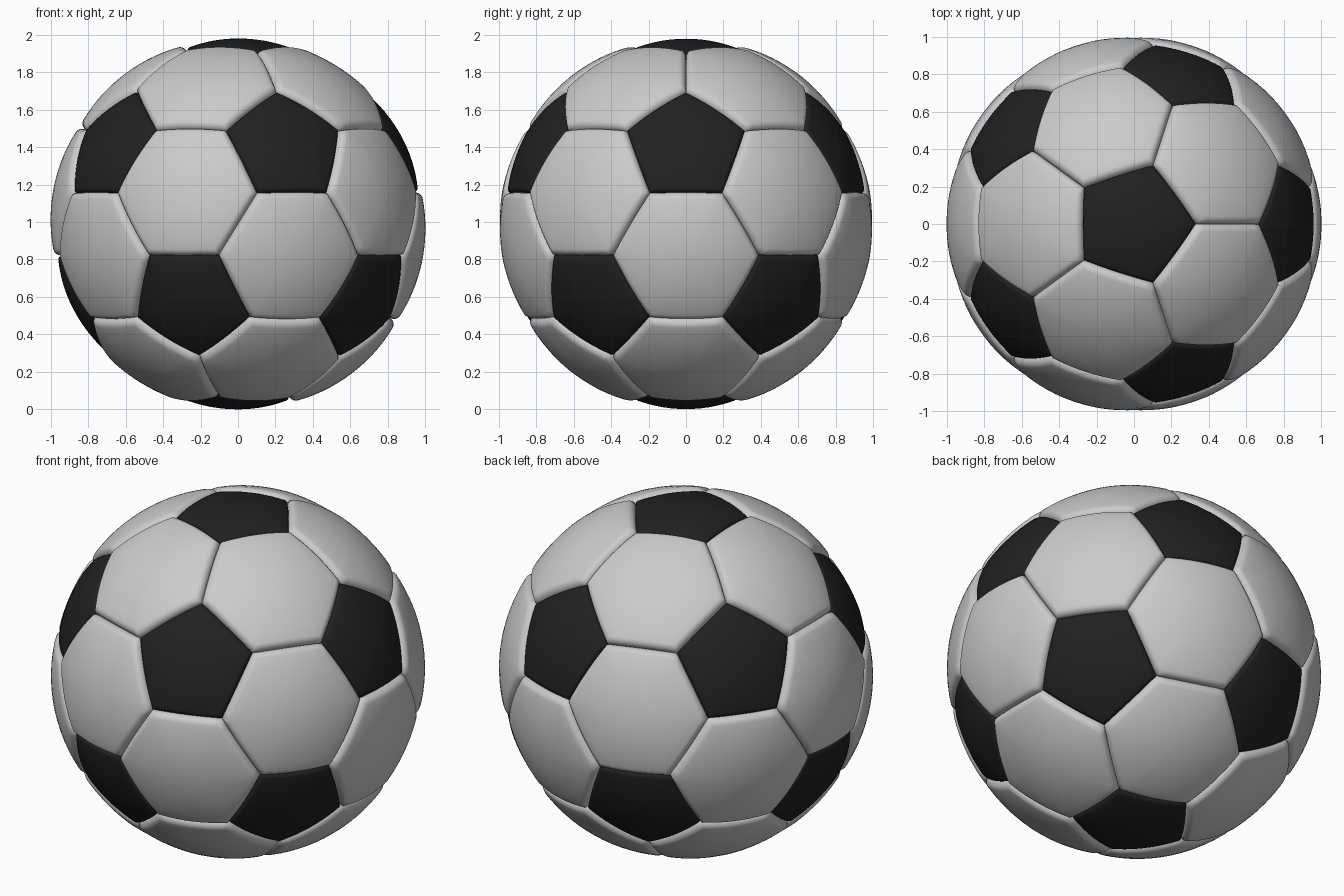
import bpy, bmesh
from math import sin, cos, pi, sqrt, atan2
from mathutils import Vector

if "Cube" in bpy.data.objects:
    bpy.data.objects.remove(bpy.data.objects["Cube"])

CENTRE = Vector((0, 0, 0.99))
SEAM = 0.953     # radius at the bottom of the seams
SEGS = 10        # segments along each panel side

# Icosahedron directions: one pentagon panel sits on each
def ring(z, start):
    r = sqrt(1 - z * z)
    return [Vector((r * cos(start + k * 2 * pi / 5), r * sin(start + k * 2 * pi / 5), z)) for k in range(5)]

ICO = [Vector((0, 0, 1))] + ring(1 / sqrt(5), 0) + ring(-1 / sqrt(5), pi / 5) + [Vector((0, 0, -1))]

def near(a, b):
    return 0.3 < a.dot(b) < 0.9

def ordered(points, c):
    """Corners sorted counter-clockwise around the outward axis c."""
    n = c.normalized()
    u = (points[0] - n * points[0].dot(n)).normalized()
    v = n.cross(u)
    return sorted(points, key=lambda p: atan2(p.dot(v), p.dot(u)))

def add_panel(bm, points, radius, fall, lip):
    """Padded panel: domed centre, rounded lip dropping into the seam."""
    c = sum(points, Vector()) / len(points)
    pts = ordered(points, c)
    n = len(pts)

    def r_at(t):
        u = max(0, (t - (1 - lip)) / lip)
        base = radius - fall * t * t
        return base - (radius - fall - SEAM) * (1 - sqrt(max(0, 1 - u * u)))

    ts = [(1 - lip) * k / 7 for k in range(1, 8)]
    ts += [1 - lip + lip * sin(k * pi / 14) for k in range(1, 8)]
    hub = bm.verts.new(CENTRE + c.normalized() * r_at(0))
    prev = None
    for t in ts:
        cur = []
        for i in range(n):
            for j in range(SEGS):
                edge = pts[i].lerp(pts[(i + 1) % n], j / SEGS)
                cur.append(bm.verts.new(CENTRE + c.lerp(edge, t).normalized() * r_at(t)))
        m = len(cur)
        for k in range(m):
            q = (k + 1) % m
            if prev is None:
                bm.faces.new((hub, cur[k], cur[q]))
            else:
                bm.faces.new((prev[k], cur[k], cur[q], prev[q]))
        prev = cur

def finish(bm, name, colour=None):
    me = bpy.data.meshes.new(name)
    bm.to_mesh(me)
    bm.free()
    me.shade_smooth()
    ob = bpy.data.objects.new(name, me)
    bpy.context.collection.objects.link(ob)
    if colour:
        mat = bpy.data.materials.new(name)
        mat.diffuse_color = colour
        mat.use_nodes = True
        mat.node_tree.nodes["Principled BSDF"].inputs["Base Color"].default_value = mat.diffuse_color
        me.materials.append(mat)

# Black pentagon panels
bm = bmesh.new()
for a in ICO:
    add_panel(bm, [(2 * a + b) / 3 for b in ICO if near(a, b)], 0.99, 0.014, 0.09)
finish(bm, "pentagon_panels", (0.015, 0.015, 0.015, 1))

# Pale hexagon panels
bm = bmesh.new()
for i, a in enumerate(ICO):
    for j in range(i + 1, 12):
        for k in range(j + 1, 12):
            tri = (a, ICO[j], ICO[k])
            if near(tri[0], tri[1]) and near(tri[1], tri[2]) and near(tri[0], tri[2]):
                add_panel(bm, [(2 * p + q) / 3 for p in tri for q in tri if p is not q], 1.003, 0.01, 0.12)
finish(bm, "hexagon_panels")
